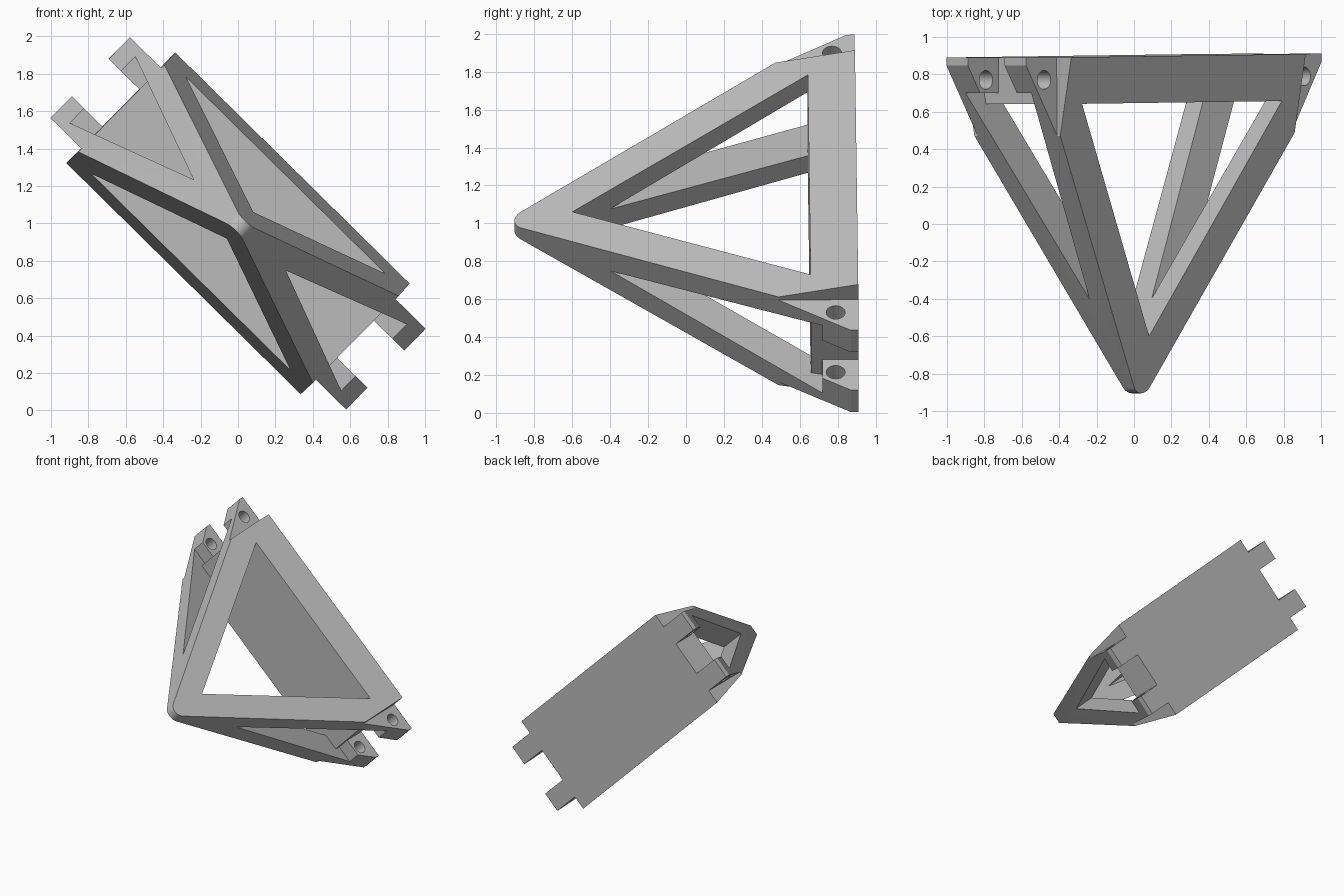
import bpy
import bmesh
import math
from mathutils import Matrix

cube = bpy.data.objects.get("Cube")
if cube:
    bpy.data.objects.remove(cube, do_unlink=True)

# Local axes: x along the long side, y from tip to back plate, z across
PLACE = (Matrix.Translation((0, 0.9, 1)) @ Matrix.Rotation(math.radians(44.6), 4, 'Y')
         @ Matrix.Rotation(math.radians(0.57), 4, 'Z'))
TIP, SLOPE, ROUND = -1.87, 0.607, 0.07
BODY, TAB, INNER, OUTER = 0.88, 1.11, 0.14, 0.303


def prism(name, points, low, high, axis='z'):
    """Extrude a profile along z, or along x when axis is 'x' (points are z, y)."""
    bm = bmesh.new()
    rings = []
    for d in (low, high):
        rings.append([bm.verts.new((a, b, d) if axis == 'z' else (d, b, a)) for a, b in points])
    bm.faces.new(rings[0])
    bm.faces.new(rings[1])
    n = len(points)
    for i in range(n):
        j = (i + 1) % n
        bm.faces.new((rings[0][i], rings[0][j], rings[1][j], rings[1][i]))
    bmesh.ops.recalc_face_normals(bm, faces=bm.faces)
    mesh = bpy.data.meshes.new(name)
    bm.to_mesh(mesh)
    bm.free()
    obj = bpy.data.objects.new(name, mesh)
    bpy.context.collection.objects.link(obj)
    return obj


def box(name, x0, x1, y0, y1, z0, z1):
    return prism(name, [(x0, y0), (x1, y0), (x1, y1), (x0, y1)], z0, z1)


def cut(target, cutter):
    cutter.hide_render = True
    bpy.context.view_layer.objects.active = target
    mod = target.modifiers.new("cut", 'BOOLEAN')
    mod.operation = 'DIFFERENCE'
    mod.solver = 'EXACT'
    mod.object = cutter
    bpy.context.view_layer.update()
    bpy.ops.object.modifier_apply(modifier=mod.name)
    bpy.data.objects.remove(cutter, do_unlink=True)


# Wedge with a rounded tip, tapered across its width
half = math.atan(SLOPE)
centre = TIP + ROUND / math.sin(half)
outline = [(-TAB, 0), (-TAB, TAB / SLOPE + TIP)]
steps = 12
for i in range(steps + 1):
    a = (math.pi / 2 - half) * (2 * i / steps - 1)
    outline.append((ROUND * math.sin(a), centre - ROUND * math.cos(a)))
outline += [(TAB, TAB / SLOPE + TIP), (TAB, 0)]
frame = prism("pyramid_frame", outline, -1, 1)
for v in frame.data.vertices:
    v.co.z *= 0.415 + 0.21 * v.co.y

# Triangular windows through both pairs of faces
cut(frame, prism("side_window", [(0, -1.5), (0.75, -0.25), (-0.75, -0.25)], -1, 1))
w = 0.25 * 1.05 / 1.11
cut(frame, prism("end_window", [(0, -1.3), (w, -0.25), (-w, -0.25)], -2, 2, 'x'))

for s in (-1, 1):
    x0, x1 = sorted((s * BODY, s * 1.5))
    # Lower sill of the end window
    cut(frame, prism("end_sill", [(-w, -0.25), (w, -0.25), (0.25, -0.19), (-0.25, -0.19)],
                     x0, x1, 'x'))
    # Gap between the hinge tabs and notches outside them
    cut(frame, box("tab_gap", x0, x1, -0.22, 0.2, -INNER, INNER))
    for t in (-1, 1):
        z0, z1 = sorted((t * OUTER, t * 0.8))
        cut(frame, box("corner_notch", x0, x1, -0.8, 0.2, z0, z1))
    # Pin hole through both tabs
    ring = [(s * 0.975 + 0.05 * math.cos(i * math.tau / 32),
             -0.12 + 0.05 * math.sin(i * math.tau / 32)) for i in range(32)]
    cut(frame, prism("pin_hole", ring, -1, 1))

# Colour, placement and shading
grey = bpy.data.materials.new("plain_grey")
grey.use_nodes = True
colour = (0.5, 0.5, 0.5, 1)
grey.diffuse_color = colour
grey.node_tree.nodes["Principled BSDF"].inputs["Base Color"].default_value = colour
frame.data.materials.clear()
frame.data.materials.append(grey)
for p in frame.data.polygons:
    p.material_index = 0
frame.data.transform(PLACE)
bpy.ops.object.select_all(action='DESELECT')
frame.select_set(True)
bpy.context.view_layer.objects.active = frame
bpy.ops.object.shade_smooth_by_angle(angle=math.radians(30))
